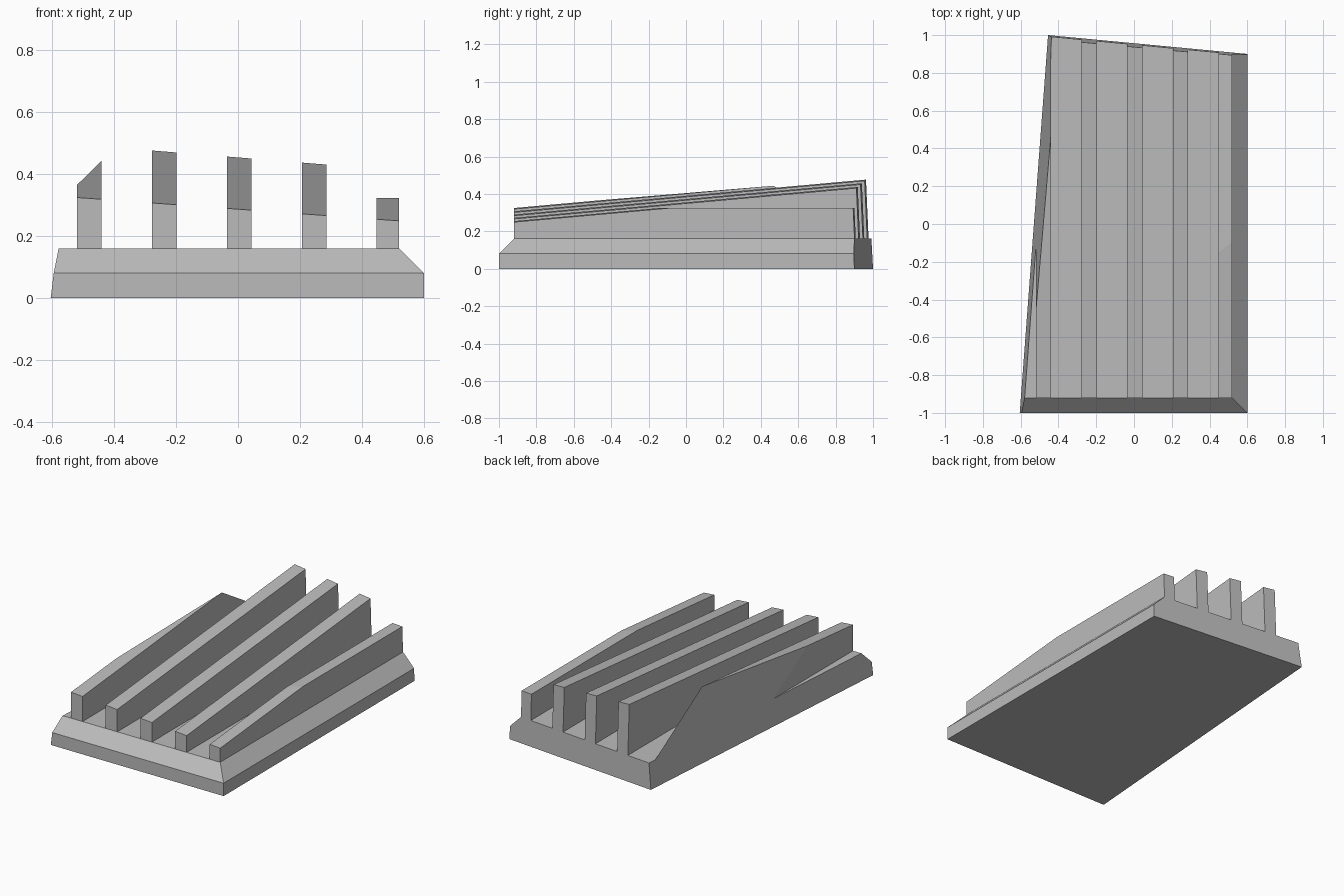
import bpy, bmesh
from mathutils import Vector

if "Cube" in bpy.data.objects:
    bpy.data.objects.remove(bpy.data.objects["Cube"])

grey = bpy.data.materials.new("plain grey")
grey.diffuse_color = (0.5, 0.5, 0.5, 1)
grey.use_nodes = True
grey.node_tree.nodes["Principled BSDF"].inputs["Base Color"].default_value = grey.diffuse_color


def cut_box(name, lo, hi, planes):
    """Box from corner lo to corner hi, trimmed by (point, outward normal) planes."""
    lo, hi = Vector(lo), Vector(hi)
    bm = bmesh.new()
    bmesh.ops.create_cube(bm, size=1)
    for v in bm.verts:
        v.co = Vector([(a + b) / 2 + c * (b - a) for a, b, c in zip(lo, hi, v.co)])
    for point, normal in planes:
        bmesh.ops.bisect_plane(bm, geom=bm.verts[:] + bm.edges[:] + bm.faces[:],
                               dist=1e-6, plane_co=point, plane_no=normal,
                               clear_outer=True)
        rim = [e for e in bm.edges if e.is_boundary]
        if rim:
            bmesh.ops.holes_fill(bm, edges=rim, sides=0)
    bmesh.ops.recalc_face_normals(bm, faces=bm.faces[:])
    mesh = bpy.data.meshes.new(name)
    bm.to_mesh(mesh)
    bm.free()
    mesh.materials.append(grey)
    obj = bpy.data.objects.new(name, mesh)
    bpy.context.collection.objects.link(obj)
    return obj


# Leaning trims shared by the slab and all ribs
left_side = ((-0.605, -1, 0), (-1, 0.075, 0.1236))
back_side = ((-0.455, 1, 0), (0.0945, 1, 0.044))
rib_tops = ((-0.52, -0.92, 0.325), (0.0725, -0.09, 1))

# Base slab with sloped front and right edges
SLAB = 0.161
cut_box("base_slab", (-0.7, -1, 0), (0.6, 1.1, SLAB), [
    left_side, back_side,
    ((0, -1, 0.081), (0, -1, 1)),
    ((0.6, 0, 0.081), (1, 0, 1)),
])

# Five long ribs rising to the back, the right one capped level
ribs = [("left_rib", -0.52, -0.44, 0.7), ("left_middle_rib", -0.278, -0.198, 0.7),
        ("middle_rib", -0.036, 0.044, 0.7), ("right_middle_rib", 0.206, 0.286, 0.7),
        ("right_rib", 0.447, 0.52, 0.324)]
for name, x0, x1, top in ribs:
    cut_box(name, (x0, -0.92, SLAB), (x1, 1.1, top), [rib_tops, left_side, back_side])
